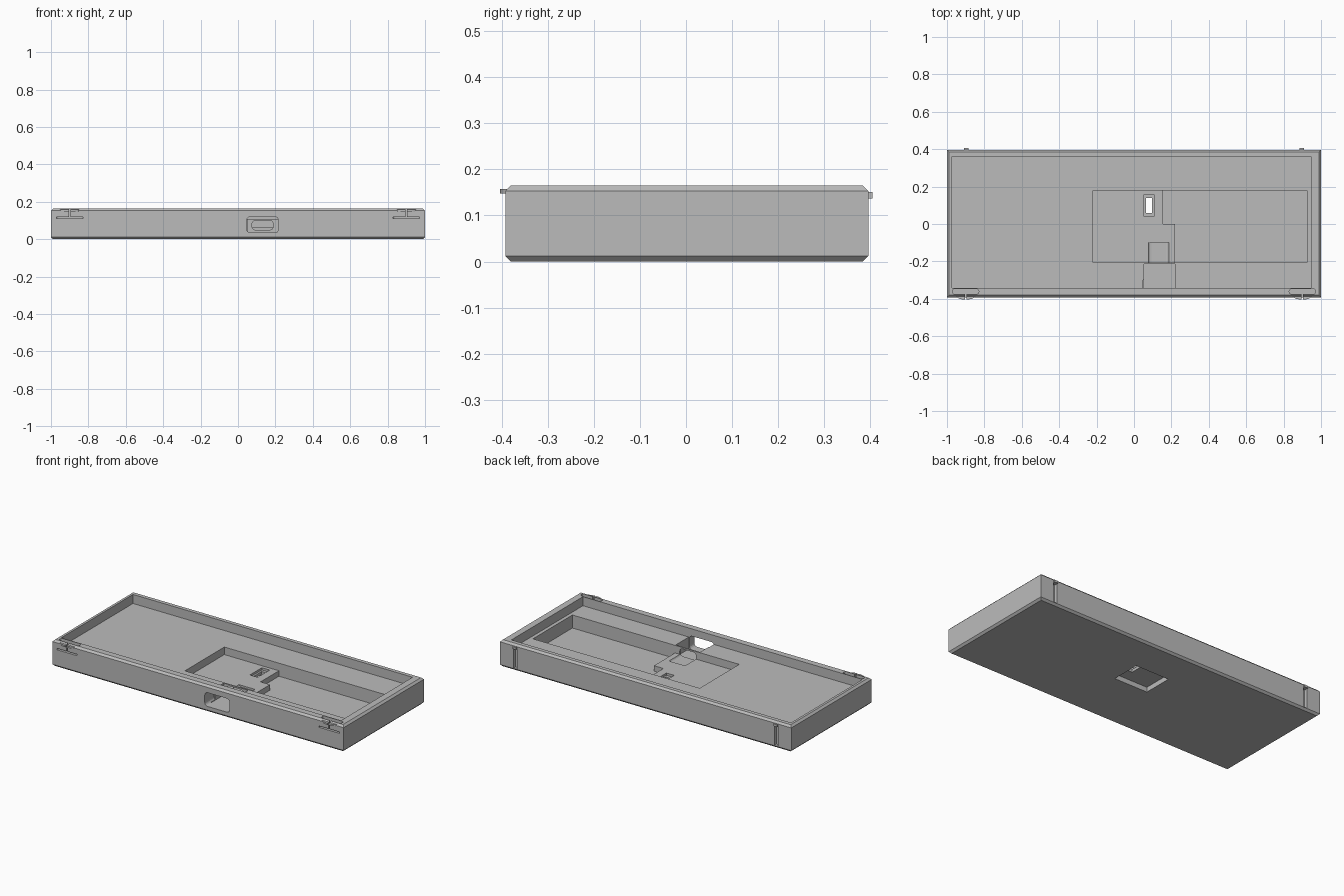
import bpy, bmesh, math
from mathutils import Vector

if "Cube" in bpy.data.objects:
    bpy.data.objects.remove(bpy.data.objects["Cube"])

# One grey plastic
grey = bpy.data.materials.new("grey_plastic")
grey.use_nodes = True
COL = (0.5, 0.5, 0.5, 1)
grey.diffuse_color = COL
grey.node_tree.nodes["Principled BSDF"].inputs["Base Color"].default_value = COL


def prism(name, pts, lo, hi, axis="z"):
    """Extrude a 2D outline along z (x,y points) or y (x,z points)."""
    bm = bmesh.new()
    place = (lambda p: (p[0], p[1], lo)) if axis == "z" else (lambda p: (p[0], lo, p[1]))
    face = bm.faces.new([bm.verts.new(place(p)) for p in pts])
    step = Vector((0, 0, hi - lo)) if axis == "z" else Vector((0, hi - lo, 0))
    top = bmesh.ops.extrude_face_region(bm, geom=[face])["geom"]
    bmesh.ops.translate(bm, vec=step, verts=[v for v in top if isinstance(v, bmesh.types.BMVert)])
    bmesh.ops.recalc_face_normals(bm, faces=bm.faces)
    me = bpy.data.meshes.new(name)
    bm.to_mesh(me)
    bm.free()
    me.materials.append(grey)
    ob = bpy.data.objects.new(name, me)
    bpy.context.collection.objects.link(ob)
    return ob


def rect(x0, x1, y0, y1, r=0, n=4):
    """Rectangle outline, with rounded corners when r > 0."""
    if r == 0:
        return [(x0, y0), (x1, y0), (x1, y1), (x0, y1)]
    out = []
    for i, (cx, cy) in enumerate([(x1 - r, y1 - r), (x0 + r, y1 - r), (x0 + r, y0 + r), (x1 - r, y0 + r)]):
        for k in range(n + 1):
            a = math.pi / 2 * (i + k / n)
            out.append((cx + r * math.cos(a), cy + r * math.sin(a)))
    return out


def cut(target, pts, lo, hi, axis="z"):
    """Subtract an extruded outline, then discard the cutter."""
    c = prism("cutter", pts, lo, hi, axis)
    c.hide_render = True
    m = target.modifiers.new("cut", "BOOLEAN")
    m.operation, m.solver, m.object = "DIFFERENCE", "EXACT", c
    bpy.context.view_layer.objects.active = target
    bpy.ops.object.modifier_apply(modifier=m.name)
    bpy.data.objects.remove(c)


# Case body with chamfered top and bottom rims
H = 0.165
body = prism("case_body", rect(-1, 1, -0.392, 0.396), 0, H)
bm = bmesh.new()
bm.from_mesh(body.data)
rim = [e for e in bm.edges if abs(e.verts[0].co.z - e.verts[1].co.z) < 1e-4]
bmesh.ops.bevel(bm, geom=rim, offset=0.012, segments=1, affect="EDGES")
bm.to_mesh(body.data)
bm.free()

# Main tray
cut(body, rect(-0.973, 0.947, -0.342, 0.36), 0.109, 0.3)
# Deep compartment beside the raised shelf
cut(body, [(0.155, 0.18), (0.155, 0), (0.22, 0), (0.22, -0.207), (0.925, -0.207), (0.925, 0.18)], 0.028, 0.2)
# Shelf for the circuit board
cut(body, [(-0.22, 0.18), (-0.22, -0.207), (0.23, -0.207), (0.23, 0.18)], 0.062, 0.2)
# Cable trench and front port
cut(body, rect(0.053, 0.22, -0.342, -0.215), 0.035, 0.2)
cut(body, rect(0.046, 0.217, 0.035, 0.12, 0.02), -0.45, -0.3, "y")
# Connector cradle through the thin wall into the shelf
cut(body, rect(0.075, 0.188, 0.05, 0.1, 0.018), -0.25, -0.1, "y")
# Underside recess and button hole
cut(body, rect(-0.105, 0.125, -0.015, 0.168), -0.1, 0.03)
cut(body, rect(0.053, 0.107, 0.04, 0.158), 0.048, 0.2)
cut(body, rect(0.064, 0.096, 0.06, 0.14), -0.1, 0.2)

for side, s in (("left", 1), ("right", -1)):
    cx = 0.9 * s
    # Spring slot behind each front latch, with T-shaped slits in front
    cut(body, rect(cx - 0.07, cx + 0.07, -0.375, -0.347, 0.012), 0.11, 0.3)
    cut(body, rect(cx - 0.07, cx + 0.07, 0.11, 0.119), -0.45, -0.36, "y")
    cut(body, rect(cx - 0.004, cx + 0.004, 0.112, 0.3), -0.45, -0.36, "y")
    # Back hinge groove
    gx = 0.896 * s
    cut(body, rect(gx - 0.012, gx + 0.012, 0.014, 0.137), 0.376, 0.45, "y")
    # Curved latch lip, split in two by the slit
    for half, h in (("inner", -s), ("outer", s)):
        arc = [(cx + h * (0.004 + 0.048 * math.cos(a)), -0.383 - 0.021 * math.sin(a))
               for a in [math.pi / 2 * k / 6 for k in range(7)]]
        prism(f"{side}_{half}_latch_lip", arc + [(cx + h * 0.004, -0.383)], 0.148, 0.158)
    # Back catch above the groove
    prism(f"{side}_back_catch", rect(gx - 0.012, gx + 0.012, 0.38, 0.405), 0.137, 0.151)
